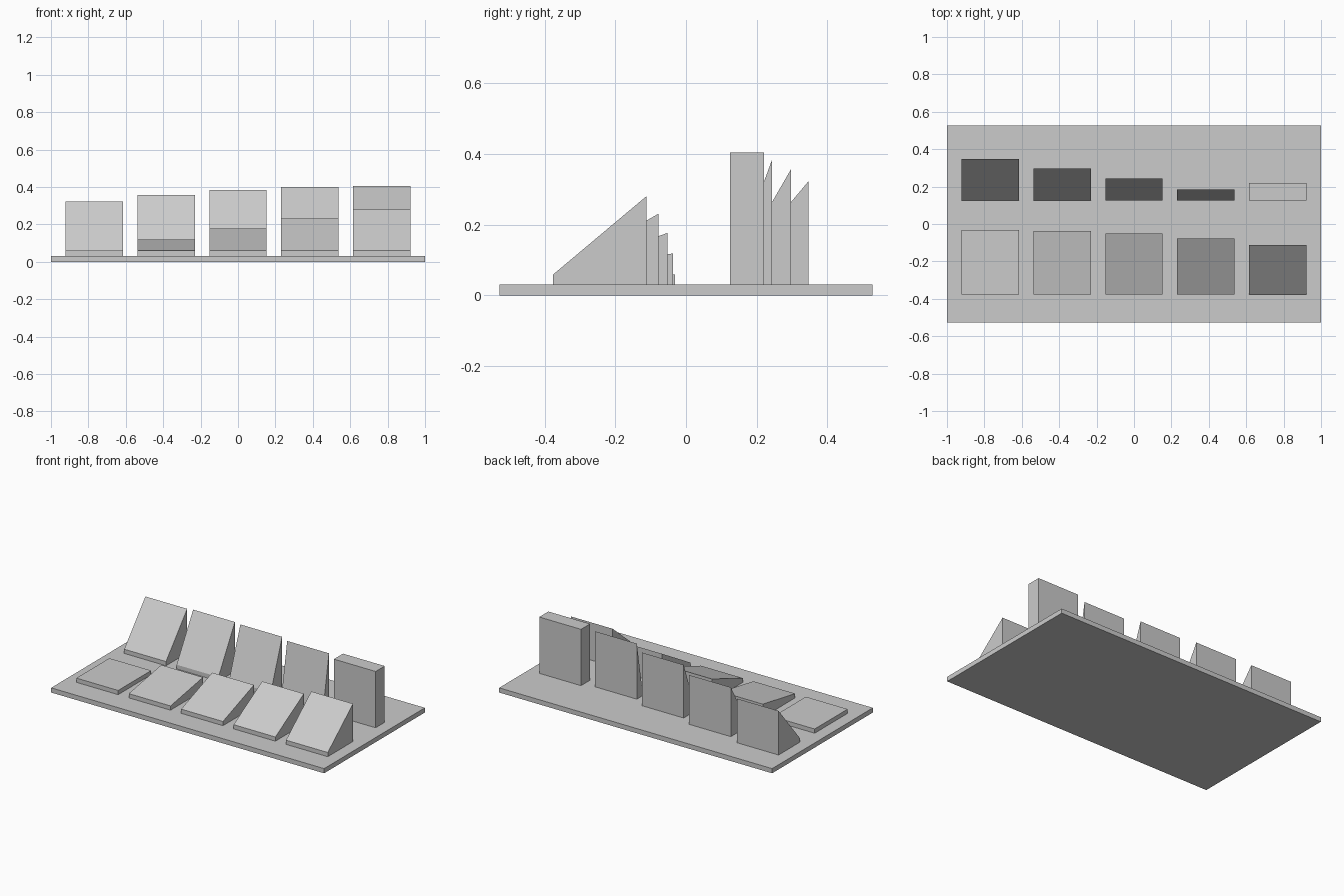
import bpy
import bmesh
from math import cos, sin, radians

cube = bpy.data.objects.get("Cube")
if cube:
    bpy.data.objects.remove(cube, do_unlink=True)

grey = bpy.data.materials.new("light_grey")
grey.use_nodes = True
colour = (0.6, 0.6, 0.6, 1)
grey.diffuse_color = colour
grey.node_tree.nodes["Principled BSDF"].inputs["Base Color"].default_value = colour


def extrude_profile(name, profile, x_centre, width):
    """Flat-faced solid: a (y, z) profile swept along x."""
    bm = bmesh.new()
    verts = [bm.verts.new((x_centre - width / 2, y, z)) for y, z in profile]
    face = bm.faces.new(verts)
    swept = bmesh.ops.extrude_face_region(bm, geom=[face])["geom"]
    moved = [v for v in swept if isinstance(v, bmesh.types.BMVert)]
    bmesh.ops.translate(bm, verts=moved, vec=(width, 0, 0))
    bmesh.ops.recalc_face_normals(bm, faces=bm.faces)
    mesh = bpy.data.meshes.new(name)
    bm.to_mesh(mesh)
    bm.free()
    mesh.materials.append(grey)
    obj = bpy.data.objects.new(name, mesh)
    bpy.context.collection.objects.link(obj)
    return obj


BASE_TOP = 0.031
LIP_TOP = 0.059
SLOPE = 0.345
WIDTH = 0.306
PITCH = 0.384
HALF_DEPTH = 0.527

# Base plate
extrude_profile("base_plate",
                [(-HALF_DEPTH, 0), (HALF_DEPTH, 0),
                 (HALF_DEPTH, BASE_TOP), (-HALF_DEPTH, BASE_TOP)], 0, 2)

# Two rows of wedges, each ten degrees steeper than the last
for i in range(10):
    row, column = divmod(i, 5)
    angle = radians(10 * i)
    front = (-0.376, 0.125)[row]
    back = front + SLOPE * cos(angle)
    top = LIP_TOP + SLOPE * sin(angle)
    profile = [(front, BASE_TOP), (back, BASE_TOP), (back, top), (front, LIP_TOP)]
    if i == 9:  # the vertical one is a plain upright block
        back = front + 0.095
        profile = [(front, BASE_TOP), (back, BASE_TOP), (back, top), (front, top)]
    extrude_profile(f"test_wedge_{10 * i}_degrees", profile,
                    (column - 2) * PITCH, WIDTH)
